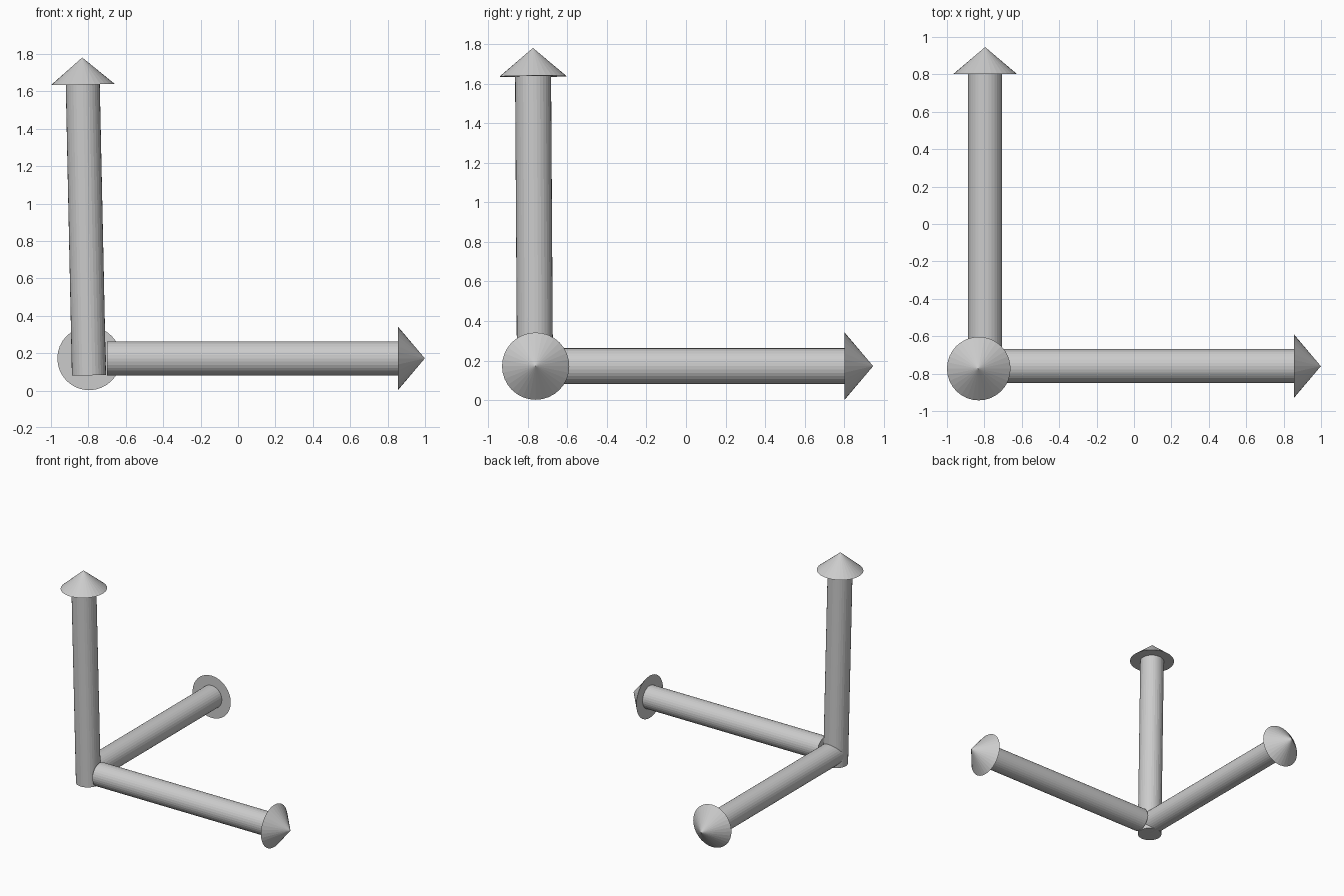
import bpy
from mathutils import Vector

if "Cube" in bpy.data.objects:
    bpy.data.objects.remove(bpy.data.objects["Cube"])

SIDES = 32
SHAFT_R, HEAD_R = 0.091, 0.17
SHAFT_LEN, HEAD_LEN = 1.555, 0.144


def place(name, centre, axis):
    obj = bpy.context.object
    obj.name = name
    obj.location = centre
    obj.rotation_mode = 'QUATERNION'
    obj.rotation_quaternion = Vector((0, 0, 1)).rotation_difference(axis)
    return obj


def arrow(label, start, direction):
    start, axis = Vector(start), Vector(direction).normalized()
    # Round shaft
    bpy.ops.mesh.primitive_cylinder_add(vertices=SIDES, radius=SHAFT_R, depth=SHAFT_LEN)
    place(label + "_shaft", start + axis * SHAFT_LEN / 2, axis)
    # Conical head, base flush with the end of the shaft
    bpy.ops.mesh.primitive_cone_add(vertices=SIDES, radius1=HEAD_R, radius2=0, depth=HEAD_LEN)
    place(label + "_head", start + axis * (SHAFT_LEN + HEAD_LEN / 2), axis)


# Two level arrows and one upright arrow that leans slightly
arrow("right_arrow", (-0.70, -0.76, 0.172), (1, 0, 0))
arrow("back_arrow", (-0.796, -0.753, 0.172), (0, 1, 0))
arrow("up_arrow", (-0.797, -0.763, 0.082), (-0.033, -0.010, 1.555))
